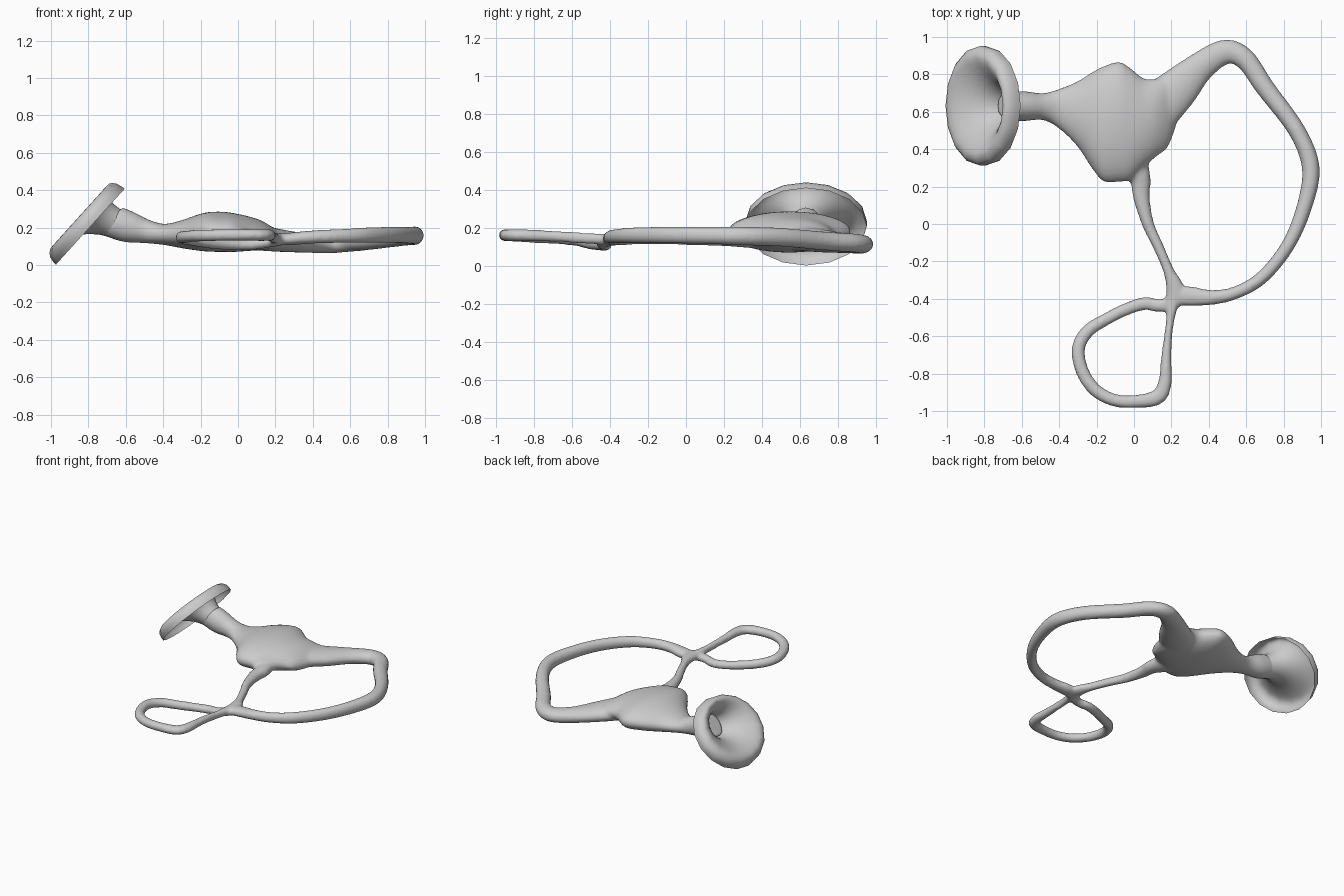
import bpy, bmesh, math
from mathutils import Vector


def spline(rows, steps):
    """Catmull-Rom interpolation through rows of numbers."""
    rows = [Vector(r) for r in rows]
    out = []
    for i in range(len(rows) - 1):
        p0, p1, p2 = rows[max(i - 1, 0)], rows[i], rows[i + 1]
        p3 = rows[min(i + 2, len(rows) - 1)]
        for k in range(steps):
            t = k / steps
            out.append(0.5 * (2 * p1 + (p2 - p0) * t + (2 * p0 - 5 * p1 + 4 * p2 - p3) * t * t
                              + (3 * p1 - p0 - 3 * p2 + p3) * t ** 3))
    return out + [rows[-1]]


def loft(bm, rings, sides, caps=True):
    """Skin elliptical rings given as (centre, half axis a, half axis b)."""
    loops = []
    for c, a, b in rings:
        loops.append([bm.verts.new(c + a * math.cos(2 * math.pi * k / sides)
                                   + b * math.sin(2 * math.pi * k / sides)) for k in range(sides)])
    faces = []
    for l0, l1 in zip(loops, loops[1:]):
        for k in range(sides):
            j = (k + 1) % sides
            faces.append(bm.faces.new((l0[k], l0[j], l1[j], l1[k])))
    if caps:
        faces += [bm.faces.new(loops[0][::-1]), bm.faces.new(loops[-1])]
    bmesh.ops.recalc_face_normals(bm, faces=faces)


def tube(bm, rows):
    """Tube along rows of (x, y, z, width radius, height radius)."""
    pts = spline(rows, 6)
    rings = []
    for i, p in enumerate(pts):
        d = pts[min(i + 1, len(pts) - 1)] - pts[max(i - 1, 0)]
        side = Vector((-d[1], d[0], 0)).normalized()
        rings.append((Vector(p[:3]), side * p[3], Vector((0, 0, p[4]))))
    loft(bm, rings, 20)


def finish(bm, name):
    me = bpy.data.meshes.new(name)
    bm.to_mesh(me)
    bm.free()
    for f in me.polygons:
        f.use_smooth = True
    ob = bpy.data.objects.new(name, me)
    bpy.context.collection.objects.link(ob)
    return ob


bm = bmesh.new()

# stem and flattened body: top x, top z, bottom x, bottom z, y min, y max
stations = [
    (-.62, .31, -.735, .165, .55, .71), (-.55, .28, -.62, .125, .55, .71),
    (-.47, .24, -.50, .117, .555, .70), (-.39, .22, -.40, .108, .505, .725),
    (-.30, .24, -.30, .09, .41, .765), (-.22, .268, -.22, .078, .29, .815),
    (-.16, .283, -.16, .072, .225, .845), (-.08, .285, -.08, .07, .225, .868),
    (-.02, .277, -.02, .07, .235, .835), (.05, .262, .05, .075, .30, .78),
    (.12, .24, .12, .08, .36, .775), (.18, .205, .18, .085, .41, .79),
    (.225, .17, .225, .10, .52, .78),
]
rings = []
for xt, zt, xb, zb, y0, y1 in spline(stations, 5):
    rings.append((Vector(((xt + xb) / 2, (y0 + y1) / 2, (zt + zb) / 2)),
                  Vector(((xt - xb) / 2, 0, (zt - zb) / 2)), Vector((0, (y1 - y0) / 2, 0))))
loft(bm, rings, 36)

# large loop
tube(bm, [
    (.08, .58, .15, .14, .07), (.23, .72, .13, .115, .06), (.36, .845, .118, .08, .052),
    (.49, .92, .113, .067, .05), (.595, .88, .12, .057, .05), (.70, .73, .13, .052, .05),
    (.87, .50, .15, .047, .05), (.945, .30, .157, .048, .05), (.91, .09, .16, .042, .047),
    (.82, -.12, .162, .037, .045), (.68, -.29, .16, .036, .042), (.53, -.372, .155, .035, .038),
    (.40, -.393, .15, .042, .036), (.28, -.385, .14, .055, .034), (.20, -.40, .135, .035, .03)])

# connector from body to the crossing
tube(bm, [
    (-.04, .38, .15, .11, .06), (.03, .25, .145, .06, .045), (.04, .14, .143, .045, .038),
    (.075, 0, .143, .033, .034), (.13, -.12, .143, .029, .032), (.185, -.25, .142, .03, .031),
    (.22, -.35, .14, .05, .032), (.205, -.44, .135, .035, .032)])

# small loop
tube(bm, [
    (.24, -.39, .138, .04, .032), (.15, -.437, .12, .036, .03), (.06, -.425, .108, .036, .03),
    (-.04, -.455, .11, .034, .031), (-.15, -.51, .12, .034, .033), (-.25, -.575, .137, .036, .034),
    (-.298, -.67, .147, .036, .034), (-.275, -.79, .152, .036, .033), (-.205, -.89, .157, .036, .032),
    (-.10, -.943, .16, .035, .032), (.02, -.948, .161, .036, .032), (.125, -.925, .16, .043, .032),
    (.165, -.85, .16, .037, .032), (.173, -.70, .155, .027, .03), (.19, -.54, .145, .022, .03),
    (.21, -.40, .138, .035, .03)])

frame = finish(bm, "body_and_loops")
rm = frame.modifiers.new("Fuse", 'REMESH')
rm.mode = 'VOXEL'
rm.voxel_size = 0.011
rm.use_smooth_shade = True
sm = frame.modifiers.new("Soften", 'SMOOTH')
sm.factor = 0.5
sm.iterations = 10

# flared bell: axial offset, upward shift, half height, half width
n, u = Vector((-.74, 0, .67)), Vector((.67, 0, .74))
base = Vector((-.79, .632, .205))
profile = [
    (0, 0, .275, .318), (.05, 0, .265, .318), (.08, .005, .235, .28), (.075, .015, .20, .235),
    (.045, .035, .155, .18), (0, .06, .115, .125), (-.06, .088, .09, .088), (-.11, .105, .08, .072)]
bm = bmesh.new()
loft(bm, [(base + n * t + u * s, u * ru, Vector((0, ry, 0))) for t, s, ru, ry in spline(profile, 2)],
     16, caps=False)
finish(bm, "bell")
